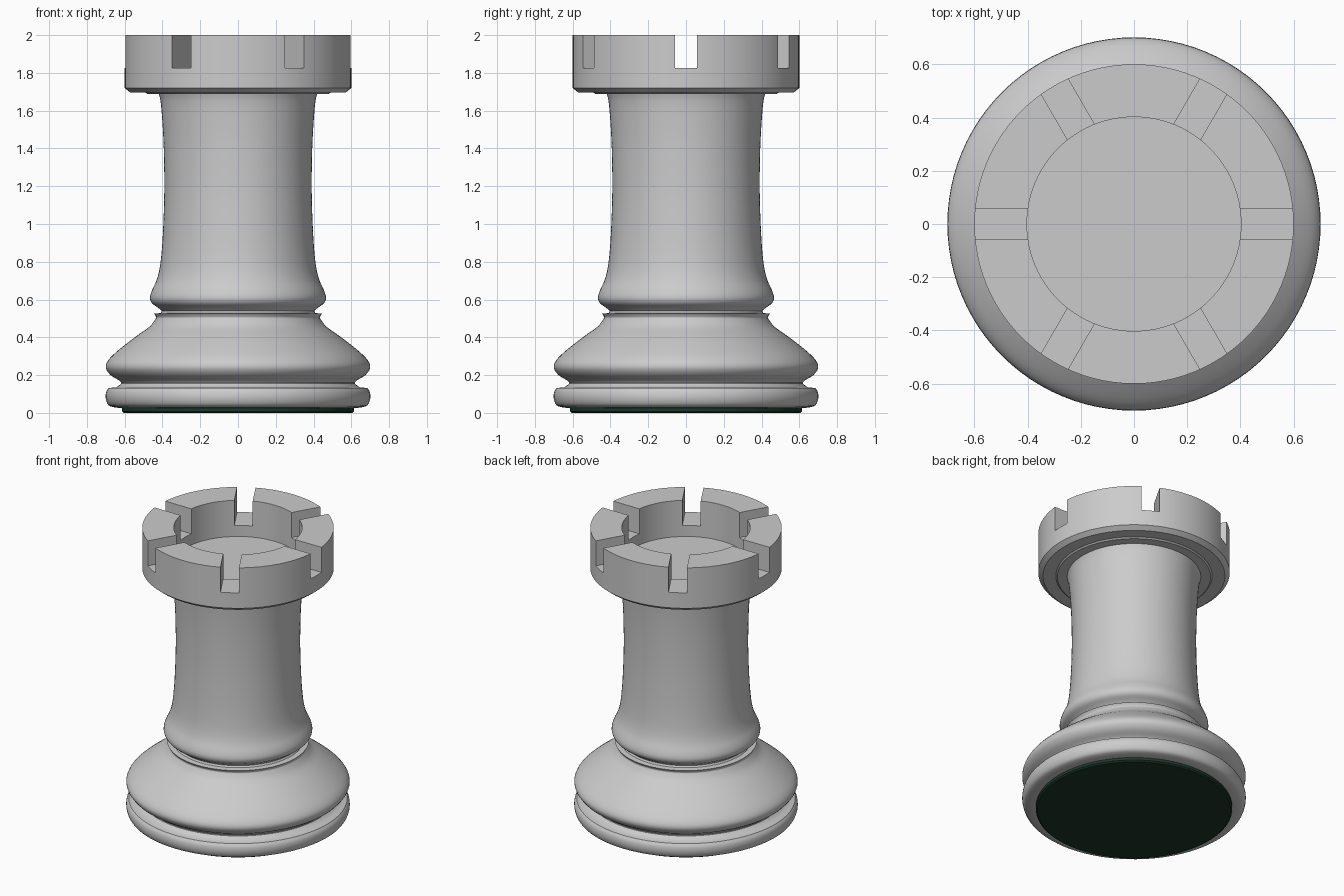
import bpy, bmesh
from math import cos, sin, pi, radians
from mathutils import Matrix, Vector

if "Cube" in bpy.data.objects:
    bpy.data.objects.remove(bpy.data.objects["Cube"])

SEGMENTS = 96


def smooth_run(pts, steps=3):
    """Catmull-Rom curve through one run of (radius, z) points."""
    p = [Vector(q) for q in pts]
    if len(p) < 3:
        return p
    p = [2 * p[0] - p[1]] + p + [2 * p[-1] - p[-2]]
    out = []
    for a, b, c, d in zip(p, p[1:], p[2:], p[3:]):
        for i in range(steps):
            t = i / steps
            out.append(0.5 * (2 * b + (c - a) * t + (2 * a - 5 * b + 4 * c - d) * t * t
                              + (3 * b - a - 3 * c + d) * t ** 3))
    return out + [p[-2]]


def lathe(name, runs):
    """Turn a profile, bottom axis to top axis, about z."""
    profile = [q for run in runs for q in smooth_run(run)]
    bm = bmesh.new()
    rings = []
    for r, z in profile:
        if r < 1e-6:
            rings.append([bm.verts.new((0, 0, z))] * SEGMENTS)
        else:
            rings.append([bm.verts.new((r * cos(2 * pi * i / SEGMENTS),
                                        r * sin(2 * pi * i / SEGMENTS), z))
                          for i in range(SEGMENTS)])
    for lo, hi in zip(rings, rings[1:]):
        for i in range(SEGMENTS):
            j = (i + 1) % SEGMENTS
            bm.faces.new(dict.fromkeys((lo[i], lo[j], hi[j], hi[i])))
    bmesh.ops.recalc_face_normals(bm, faces=bm.faces)
    return finish(name, bm)


def finish(name, bm):
    mesh = bpy.data.meshes.new(name)
    bm.to_mesh(mesh)
    bm.free()
    obj = bpy.data.objects.new(name, mesh)
    bpy.context.collection.objects.link(obj)
    return obj


def activate(obj):
    bpy.ops.object.select_all(action='DESELECT')
    obj.select_set(True)
    bpy.context.view_layer.objects.active = obj


def shade(obj):
    activate(obj)
    bpy.ops.object.shade_smooth_by_angle(angle=radians(35))


# felt pad under the base
felt = lathe("felt_pad", [[(0, 0), (0.605, 0)], [(0.615, 0.008), (0.615, 0.03)], [(0, 0.03)]])
green = bpy.data.materials.new("felt_green")
green.diffuse_color = (0.012, 0.04, 0.025, 1)
green.use_nodes = True
green.node_tree.nodes["Principled BSDF"].inputs["Base Color"].default_value = green.diffuse_color
felt.data.materials.append(green)
shade(felt)

# turned base: foot ring, groove, bell and collar
base = lathe("base", [
    [(0, 0.026), (0.62, 0.026)],
    [(0.65, 0.028), (0.685, 0.04), (0.70, 0.075), (0.698, 0.11), (0.685, 0.132)],
    [(0.645, 0.135), (0.62, 0.155), (0.63, 0.172), (0.675, 0.20), (0.70, 0.24),
     (0.685, 0.282), (0.63, 0.335), (0.54, 0.405), (0.47, 0.455), (0.438, 0.495),
     (0.434, 0.508), (0.444, 0.525)],
    [(0.40, 0.53)], [(0, 0.53)]])
shade(base)

# column with a beaded foot and gentle flare
column = lathe("column", [
    [(0, 0.525), (0.412, 0.525)],
    [(0.403, 0.54), (0.425, 0.558), (0.455, 0.58), (0.466, 0.61), (0.455, 0.65),
     (0.432, 0.70), (0.414, 0.77), (0.402, 0.88), (0.394, 1.03), (0.39, 1.2),
     (0.393, 1.4), (0.401, 1.55), (0.41, 1.65), (0.42, 1.692)],
    [(0, 1.70)]])
shade(column)

# crown with a sunken floor
crown = lathe("crown", [
    [(0, 1.688), (0.48, 1.688)], [(0.49, 1.696), (0.57, 1.696)],
    [(0.60, 1.72), (0.60, 2.0)], [(0.402, 2.0), (0.402, 1.75)], [(0, 1.75)]])

# six notches in the crown wall
bm = bmesh.new()
for k in range(6):
    bmesh.ops.create_cube(bm, size=1, matrix=Matrix.Rotation(k * pi / 3, 4, 'Z')
                          @ Matrix.Translation((0.55, 0, 1.977))
                          @ Matrix.Diagonal((0.5, 0.116, 0.3, 1)))
cutter = finish("notch_cutter", bm)
cutter.hide_render = True
activate(crown)
mod = crown.modifiers.new("notches", 'BOOLEAN')
mod.operation, mod.solver, mod.object = 'DIFFERENCE', 'EXACT', cutter
bpy.ops.object.modifier_apply(modifier=mod.name)
bpy.data.objects.remove(cutter)
shade(crown)
